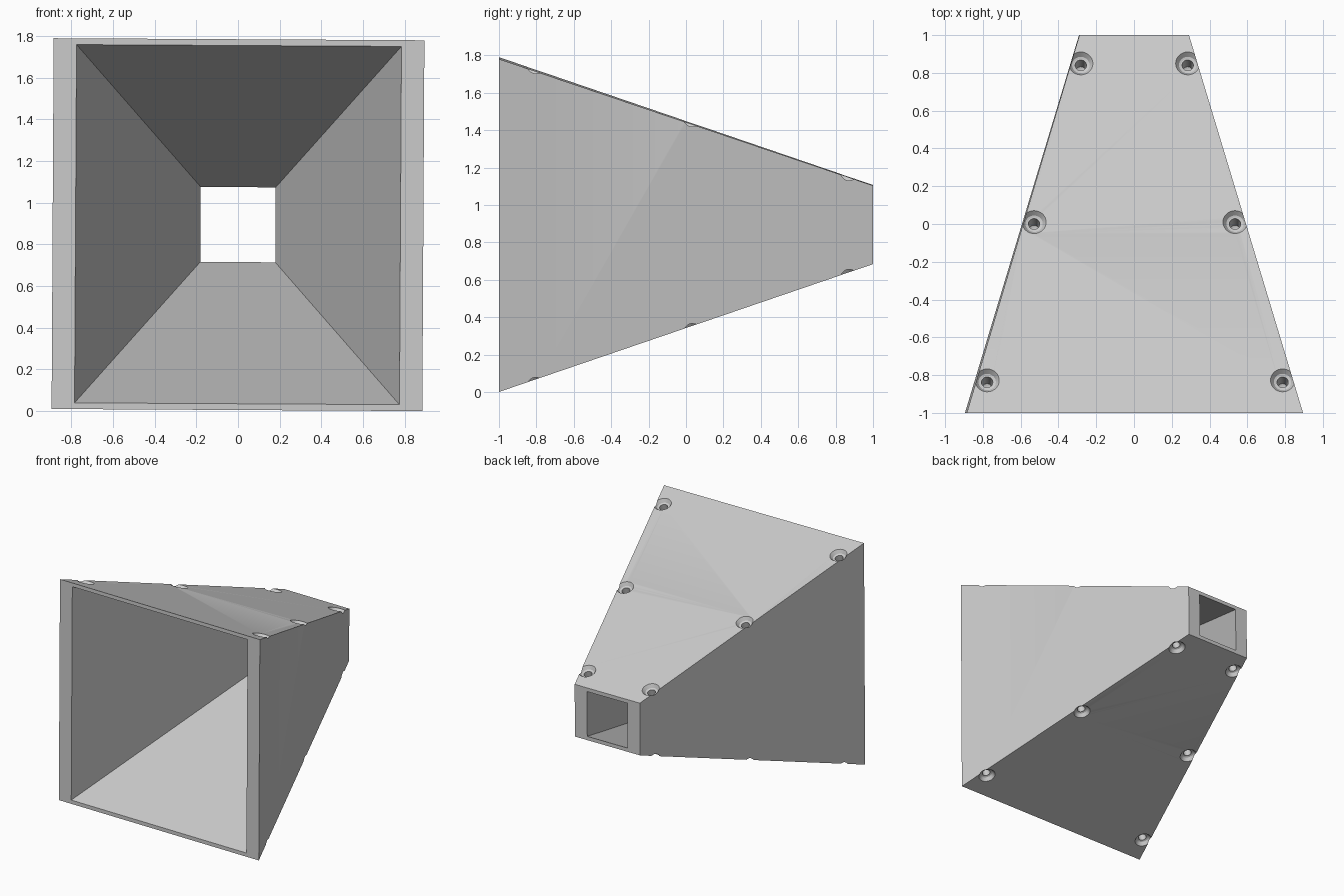
import bpy, bmesh, math
from mathutils import Matrix, Vector

cube = bpy.data.objects.get("Cube")
if cube:
    bpy.data.objects.remove(cube, do_unlink=True)

MID_Z, TILT = 0.9, 0.0056
SLOPE = 0.34          # fall of the top face along y

grey = bpy.data.materials.new("light_grey")
grey.use_nodes = True
COLOUR = (0.6, 0.6, 0.6, 1)
grey.diffuse_color = COLOUR
grey.node_tree.nodes["Principled BSDF"].inputs["Base Color"].default_value = COLOUR


def make_object(name, bm):
    bmesh.ops.recalc_face_normals(bm, faces=bm.faces)
    mesh = bpy.data.meshes.new(name)
    bm.to_mesh(mesh)
    bm.free()
    mesh.materials.append(grey)
    obj = bpy.data.objects.new(name, mesh)
    bpy.context.collection.objects.link(obj)
    return obj


def bridge(bm, a, b):
    for i in range(len(a)):
        j = (i + 1) % len(a)
        bm.faces.new((a[i], a[j], b[j], b[i]))


# Tapered square duct: outer and inner loops at the wide and narrow ends
bm = bmesh.new()


def rect(y, hx, hz):
    return [bm.verts.new((sx * hx, y, sz * hz))
            for sx, sz in ((-1, -1), (1, -1), (1, 1), (-1, 1))]


loops = [rect(-1, 0.89, 0.89), rect(1, 0.29, 0.21),
         rect(1, 0.18, 0.18), rect(-1, 0.78, 0.86)]
for k in range(4):
    bridge(bm, loops[k], loops[(k + 1) % 4])
duct = make_object("tapered_duct", bm)

# Countersunk blind screw holes, square to the top and bottom faces
PROFILE = ((0.079, -0.02), (0.064, 0), (0.046, 0.026), (0.036, 0.03),
           (0.03, 0.03), (0.026, 0.13))
SIDES = 32
bm = bmesh.new()


def add_hole(x, y, side):
    normal = Vector((0, SLOPE, side)).normalized()
    origin = Vector((x, y, side * (0.55 - SLOPE * y)))
    turn = normal.to_track_quat('Z', 'Y').to_matrix().to_4x4()
    place = Matrix.Translation(origin) @ turn
    rings = []
    for r, depth in PROFILE:
        rings.append([bm.verts.new(place @ Vector((
            r * math.cos(t * math.tau / SIDES),
            r * math.sin(t * math.tau / SIDES), -depth)))
            for t in range(SIDES)])
    for a, b in zip(rings, rings[1:]):
        bridge(bm, a, b)
    bm.faces.new(rings[0])
    tip = bm.verts.new(place @ Vector((0, 0, -0.15)))
    for i in range(SIDES):
        bm.faces.new((rings[-1][i], rings[-1][(i + 1) % SIDES], tip))


for side in (1, -1):
    for x, y in ((0.283, 0.85), (0.532, 0.01), (0.782, -0.828)):
        add_hole(x, y, side)
        add_hole(-x, y, side)
cutter = make_object("screw_hole_cutter", bm)

# Cut the holes and bake the result
cut = duct.modifiers.new("screw_holes", 'BOOLEAN')
cut.operation, cut.solver, cut.object = 'DIFFERENCE', 'EXACT', cutter
bpy.context.view_layer.update()
graph = bpy.context.evaluated_depsgraph_get()
mesh = bpy.data.meshes.new_from_object(duct.evaluated_get(graph))
duct.modifiers.clear()
duct.data = mesh
bpy.data.objects.remove(cutter, do_unlink=True)

# Stand the duct on the ground with its very slight lean
mesh.transform(Matrix.Translation((0, 0, MID_Z)) @ Matrix.Rotation(TILT, 4, 'Y'))
low = min(v.co.z for v in mesh.vertices)
mesh.transform(Matrix.Translation((0, 0, -low)))

bpy.ops.object.select_all(action='DESELECT')
duct.select_set(True)
bpy.context.view_layer.objects.active = duct
bpy.ops.object.shade_smooth_by_angle(angle=math.radians(20))
